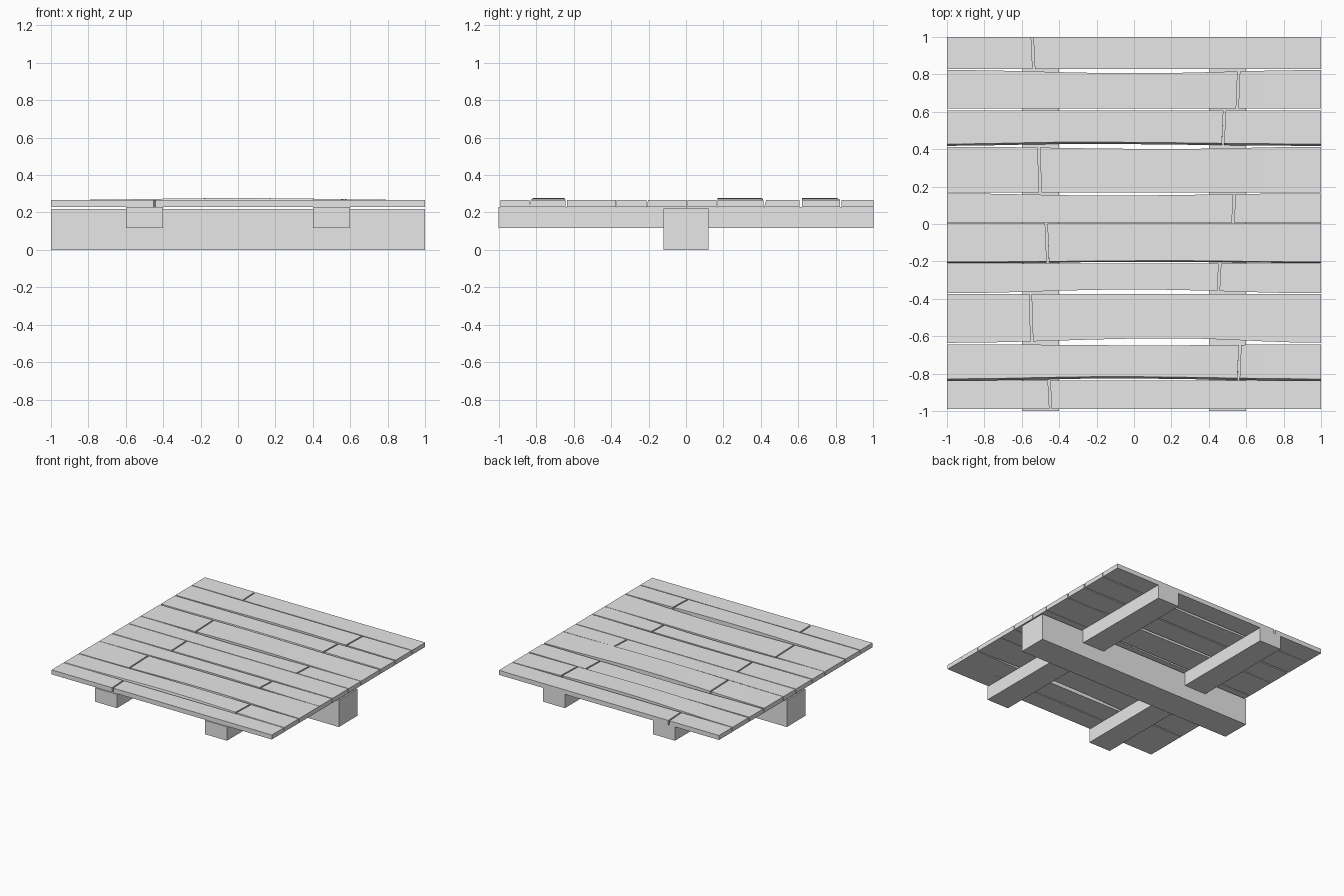
import bpy, bmesh, math

cube = bpy.data.objects.get("Cube")
if cube:
    bpy.data.objects.remove(cube, do_unlink=True)

grey = bpy.data.materials.new("plain grey")
grey.use_nodes = True
grey.diffuse_color = (0.8, 0.8, 0.8, 1)
grey.node_tree.nodes["Principled BSDF"].inputs["Base Color"].default_value = grey.diffuse_color

BOTTOM, TOP, GAP = 0.23, 0.267, 0.006


def add_object(name, bm):
    bmesh.ops.recalc_face_normals(bm, faces=bm.faces)
    mesh = bpy.data.meshes.new(name)
    bm.to_mesh(mesh)
    bm.free()
    mesh.materials.append(grey)
    obj = bpy.data.objects.new(name, mesh)
    bpy.context.collection.objects.link(obj)
    return obj


def box(name, low, high):
    bm = bmesh.new()
    bmesh.ops.create_cube(bm, size=1)
    for v in bm.verts:
        v.co = [a + (c + 0.5) * (b - a) for a, b, c in zip(low, high, v.co)]
    return add_object(name, bm)


def bump(x, peak):
    """Soft hump, one at the peak and zero at both ends of the deck."""
    reach = 1 + peak if x < peak else 1 - peak
    return math.cos(math.pi / 2 * (x - peak) / reach) ** 2


def board(name, start, end, skew_start, skew_end, back, front, rise, flare, steps=10):
    """Plank with bowed long edges, swept along x through four-point sections."""
    bm = bmesh.new()
    rings = []
    for i in range(steps + 1):
        t = i / steps
        x = start + t * (end - start)
        skew = skew_start + t * (skew_end - skew_start)
        y_back = back[0] + back[1] * bump(x, back[2])
        y_front = front[0] + front[1] * bump(x, front[2])
        top = TOP + rise * bump(x, 0)
        rings.append([bm.verts.new(p) for p in (
            (x - skew, y_back, BOTTOM), (x - skew, y_back, top),
            (x + skew, y_front, top), (x + skew, y_front - flare, BOTTOM))])
    for a, b in zip(rings, rings[1:]):
        for k in range(4):
            n = (k + 1) % 4
            bm.faces.new((a[k], a[n], b[n], b[k]))
    bm.faces.new(rings[0])
    bm.faces.new(rings[-1])
    return add_object(name, bm)


# Support beam and the two joists that cross it
box("support_beam", (-1, -0.12, 0), (1, 0.12, 0.22))
for side, x in (("right", -0.5), ("left", 0.5)):
    box(side + "_joist", (x - 0.1, -1, 0.117), (x + 0.1, 1, BOTTOM))

# Deck rows from back to front: back edge and front edge (y, bow, peak x),
# joint position, rise of the arched boards, outward slope of the front side
rows = [
    ((1, 0, 0), (0.83, 0, 0), -0.54, 0, 0),
    ((0.823, -0.017, 0), (0.618, 0, 0), 0.556, 0.01, 0),
    ((0.607, 0, 0), (0.428, 0.01, -0.3), 0.48, 0, 0.01),
    ((0.413, -0.012, 0.2), (0.168, 0, 0), -0.505, 0.01, 0),
    ((0.164, -0.012, -0.15), (0.008, 0, 0), 0.533, 0, 0),
    ((0.002, 0, 0), (-0.203, 0.007, 0.2), -0.465, 0, 0.006),
    ((-0.212, 0, 0), (-0.37, 0.02, 0), 0.455, 0, 0),
    ((-0.373, 0, 0), (-0.635, 0.024, 0.2), -0.55, 0, 0),
    ((-0.643, -0.006, 0.1), (-0.828, 0.012, -0.1), 0.563, 0.01, 0.01),
    ((-0.836, 0, 0), (-0.99, 0, 0), -0.45, 0, 0),
]
for i, (back, front, joint, rise, flare) in enumerate(rows, 1):
    skew = -math.copysign(0.004, joint)
    board(f"deck_board_{i}_right", -1, joint - GAP, 0, skew, back, front, rise, flare)
    board(f"deck_board_{i}_left", joint + GAP, 1, skew, 0, back, front, rise, flare)
